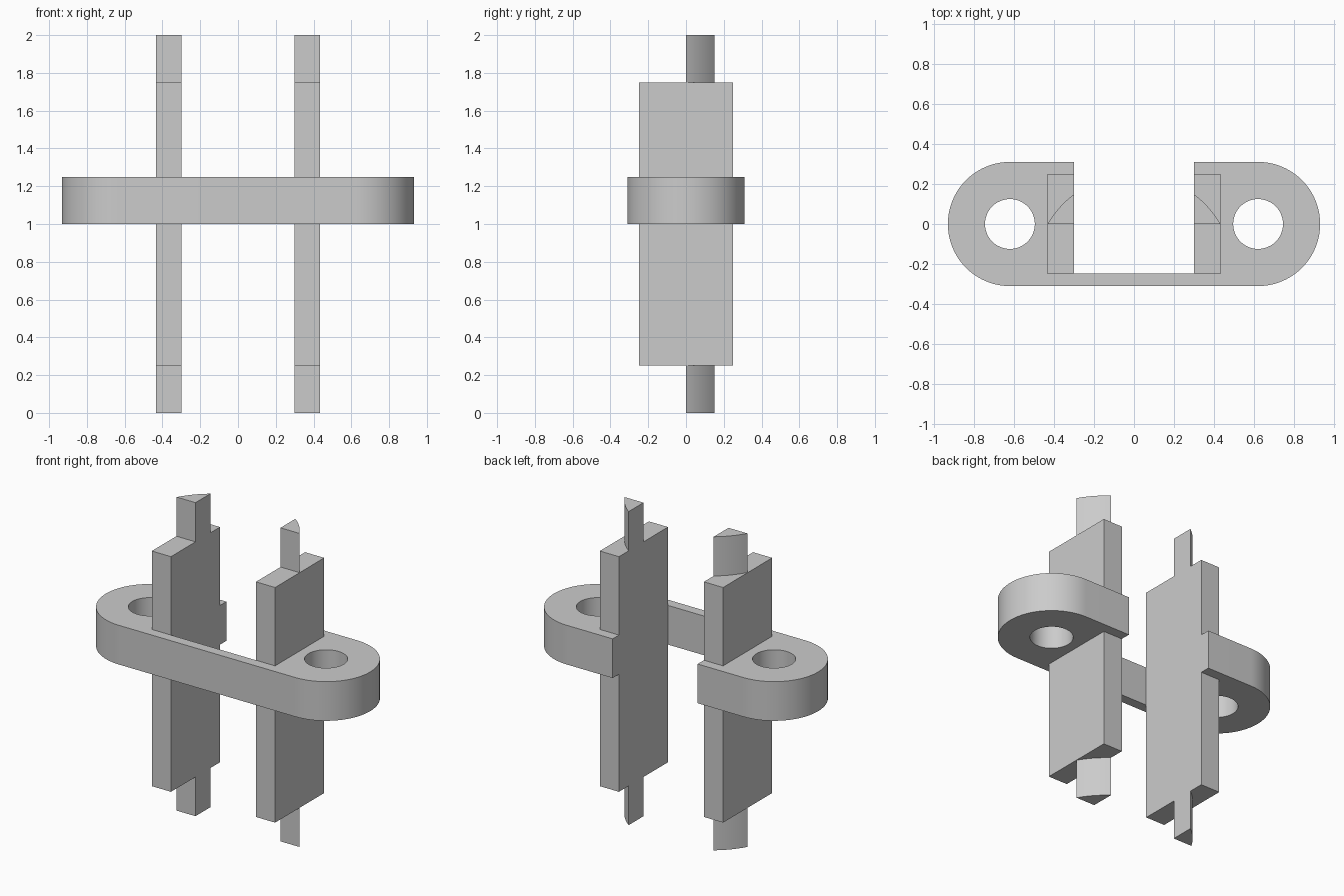
import bpy, bmesh
from math import cos, sin, radians

cube = bpy.data.objects.get("Cube")
if cube:
    bpy.data.objects.remove(cube, do_unlink=True)

grey = bpy.data.materials.new("plain grey")
grey.use_nodes = True
colour = (0.6, 0.6, 0.6, 1)
grey.diffuse_color = colour
grey.node_tree.nodes["Principled BSDF"].inputs["Base Color"].default_value = colour

INNER, OUTER = 0.3, 0.435      # blade faces in x
DEPTH = 0.2475                 # blade half depth in y
END_X, END_R, HOLE_R = 0.622, 0.311, 0.125


def arc(cx, cy, r, start, end, steps):
    """Points along an arc, angles in degrees."""
    angles = [radians(start + (end - start) * i / steps) for i in range(steps + 1)]
    return [(cx + r * cos(a), cy + r * sin(a)) for a in angles]


def prism(name, loops, z0, z1):
    """Extrude an outline, with any further loops as holes, from z0 to z1."""
    bm = bmesh.new()
    for loop in loops:
        verts = [bm.verts.new((x, y, z0)) for x, y in loop]
        for a, b in zip(verts, verts[1:] + verts[:1]):
            bm.edges.new((a, b))
    bmesh.ops.triangle_fill(bm, use_beauty=True, edges=bm.edges[:])
    top = bmesh.ops.extrude_face_region(bm, geom=bm.faces[:], use_keep_orig=True)
    moved = [g for g in top["geom"] if isinstance(g, bmesh.types.BMVert)]
    bmesh.ops.translate(bm, verts=moved, vec=(0, 0, z1 - z0))
    bmesh.ops.recalc_face_normals(bm, faces=bm.faces[:])
    mesh = bpy.data.meshes.new(name)
    bm.to_mesh(mesh)
    bm.free()
    mesh.materials.append(grey)
    obj = bpy.data.objects.new(name, mesh)
    bpy.context.collection.objects.link(obj)
    bpy.ops.object.select_all(action="DESELECT")
    obj.select_set(True)
    bpy.context.view_layer.objects.active = obj
    bpy.ops.object.shade_smooth_by_angle(angle=radians(30))


def mirrored(points, side):
    return [(x * side, y) for x, y in points]


# Mounting plate: rounded ends, open back notch that seats the blades
right_half = arc(END_X, 0, END_R, -90, 90, 48) + [
    (INNER, END_R), (INNER, DEPTH), (OUTER, DEPTH), (OUTER, -DEPTH)]
outline = right_half + mirrored(right_half, -1)[::-1]
holes = [arc(s * END_X, 0, HOLE_R, 0, 352.5, 47) for s in (1, -1)]
prism("mounting_plate", [outline] + holes, 1.0, 1.25)

# Upright blades and their curved end tabs
blade = [(INNER, -DEPTH), (OUTER, -DEPTH), (OUTER, DEPTH), (INNER, DEPTH)]
tab = [(INNER, 0)] + arc(0, -0.25, 0.5, 30, 53.13, 12)
for side, label in ((1, "left"), (-1, "right")):
    prism(label + "_blade", [mirrored(blade, side)], 0.25, 1.75)
    prism(label + "_lower_tab", [mirrored(tab, side)], 0, 0.25)
    prism(label + "_upper_tab", [mirrored(tab, side)], 1.75, 2)
